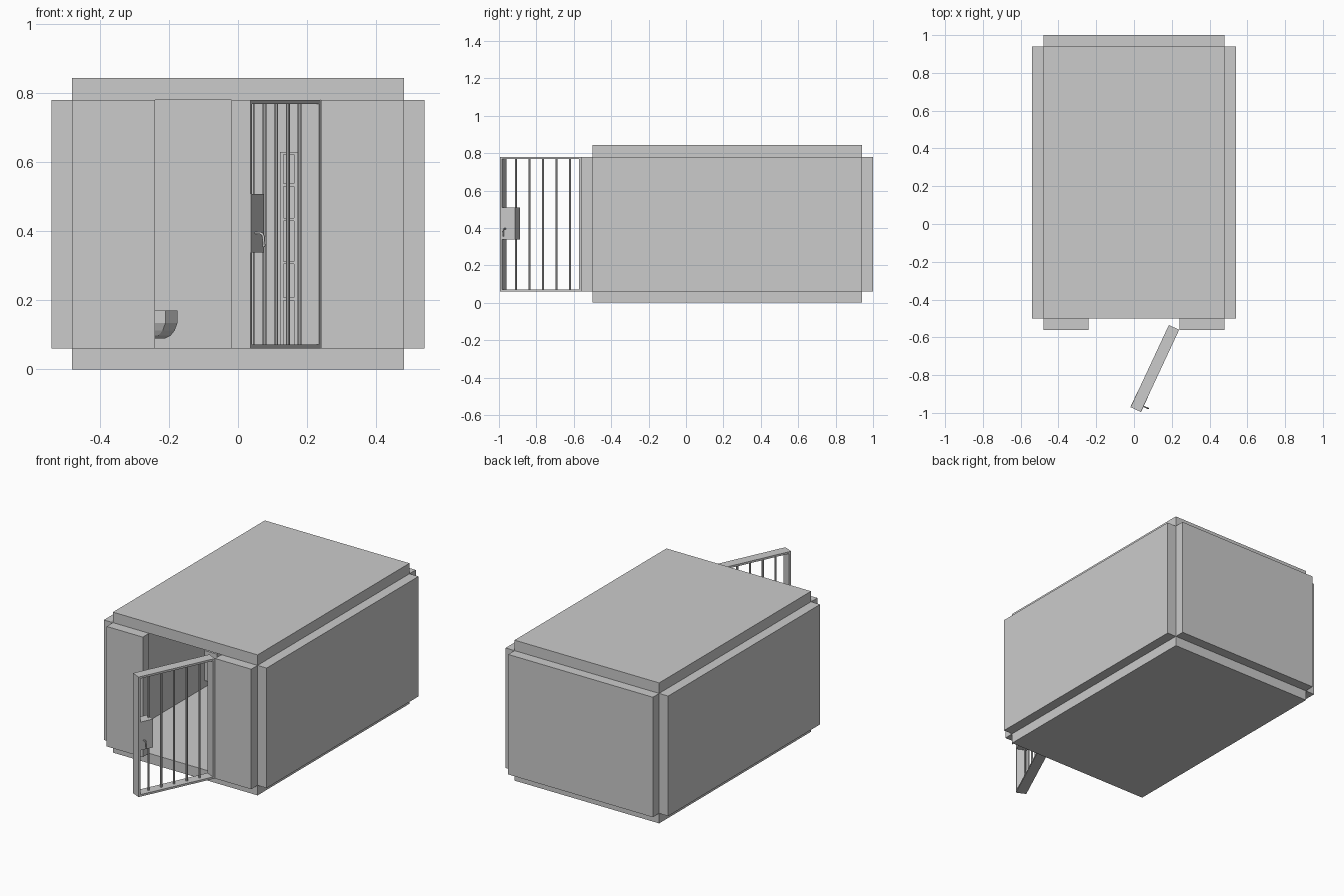
import bpy, bmesh, math
from mathutils import Matrix

if "Cube" in bpy.data.objects:
    bpy.data.objects.remove(bpy.data.objects["Cube"])


def mesh_object(name, bm, matrix=None):
    bmesh.ops.recalc_face_normals(bm, faces=bm.faces[:])
    me = bpy.data.meshes.new(name)
    bm.to_mesh(me)
    bm.free()
    ob = bpy.data.objects.new(name, me)
    bpy.context.collection.objects.link(ob)
    if matrix:
        ob.matrix_world = matrix
    return ob


def box(name, x, y, z, matrix=None):
    """Box from (min, max) pairs."""
    bm = bmesh.new()
    bmesh.ops.create_cube(bm, size=1)
    for v in bm.verts:
        v.co = [a[0] if c < 0 else a[1] for c, a in zip(v.co, (x, y, z))]
    return mesh_object(name, bm, matrix)


def rod(name, x, y, z0, z1, r, matrix=None):
    bm = bmesh.new()
    bmesh.ops.create_cone(bm, cap_ends=True, segments=8, radius1=r, radius2=r, depth=z1 - z0,
                          matrix=Matrix.Translation((x, y, (z0 + z1) / 2)))
    return mesh_object(name, bm, matrix)


# room shell
X, Y, Z = (-.48, .48), (-.50, .94), (.06, .78)
box("floor", X, Y, (0, .06))
box("ceiling", X, Y, (.78, .843))
box("back_wall", X, (.94, 1.0), Z)
for side, s in (("left", -1), ("right", 1)):
    box(side + "_wall", sorted((s * .48, s * .54)), Y, Z)
    box(side + "_front_wall", sorted((s * .24, s * .48)), (-.56, -.50), Z)

# barred door, modelled closed and swung open on its hinge
D = Matrix.Translation((.239, -.56, 0)) @ Matrix.Rotation(math.radians(65), 4, 'Z')
W, T, F = .48, .06, .012
box("door_frame_bottom", (-W, 0), (0, T), (.06, .06 + F), D)
box("door_frame_top", (-W, 0), (0, T), (.78 - F, .78), D)
box("door_frame_hinge", (-F, 0), (0, T), (.06 + F, .78 - F), D)
box("door_frame_free", (-W, -W + F), (0, T), (.06 + F, .78 - F), D)
for i in range(1, 6):
    rod(f"door_bar_{i}", -.08 * i, T / 2, .06 + F, .78 - F, .006, D)
box("lock_box", (-W, -.39), (-.001, T + .001), (.338, .508), D)

# door handle, a bent round bar
cu = bpy.data.curves.new("door_handle", 'CURVE')
cu.dimensions = '3D'
cu.bevel_depth, cu.bevel_resolution, cu.use_fill_caps = .004, 1, True
sp = cu.splines.new('POLY')
path = [(0, .395), (-.016, .395), (-.023, .391), (-.026, .383), (-.028, .355)]
sp.points.add(len(path) - 1)
for p, (y, z) in zip(sp.points, path):
    p.co = (-.447, y, z, 1)
handle = bpy.data.objects.new("door_handle", cu)
bpy.context.collection.objects.link(handle)
handle.matrix_world = D

# toilet bowl lofted from chamfered sections, open at the rim
cy = .45


def section(bm, z, nose, half, back=-.40):
    pts = [(back, -half), (nose - .035, -half), (nose, -half * .45),
           (nose, half * .45), (nose - .035, half), (back, half)]
    return [bm.verts.new((x, cy + y, z)) for x, y in pts]


bm = bmesh.new()
rings = [section(bm, *a) for a in ((.09, -.21, .045), (.098, -.195, .055), (.113, -.183, .065),
                                   (.135, -.175, .075), (.17, -.175, .075),
                                   (.17, -.19, .06, -.385), (.12, -.22, .04, -.36))]
for a, b in zip(rings, rings[1:]):
    for i in range(6):
        j = (i + 1) % 6
        bm.faces.new((a[i], a[j], b[j], b[i]))
bm.faces.new(rings[0])
bm.faces.new(rings[-1])
mesh_object("toilet_bowl", bm)
box("toilet_foot", (-.39, -.26), (cy - .04, cy + .04), (.06, .09))
box("toilet_tank", (-.48, -.40), (cy - .08, cy + .08), (.10, .28))

# bunk beds along the right wall
for level, z in (("lower", .19), ("upper", .43)):
    box(level + "_bunk", (.25, .48), (.30, .92), (z, z + .02))
    box(level + "_mattress", (.26, .47), (.31, .91), (z + .02, z + .05))

# ladder
for i, x in enumerate((.122, .162)):
    box(f"ladder_rail_{i + 1}", (x, x + .01), (.85, .87), (.06, .63))
for i, z in enumerate((.20, .305, .43, .53, .622)):
    box(f"ladder_rung_{i + 1}", (.132, .162), (.853, .867), (z, z + .008))
